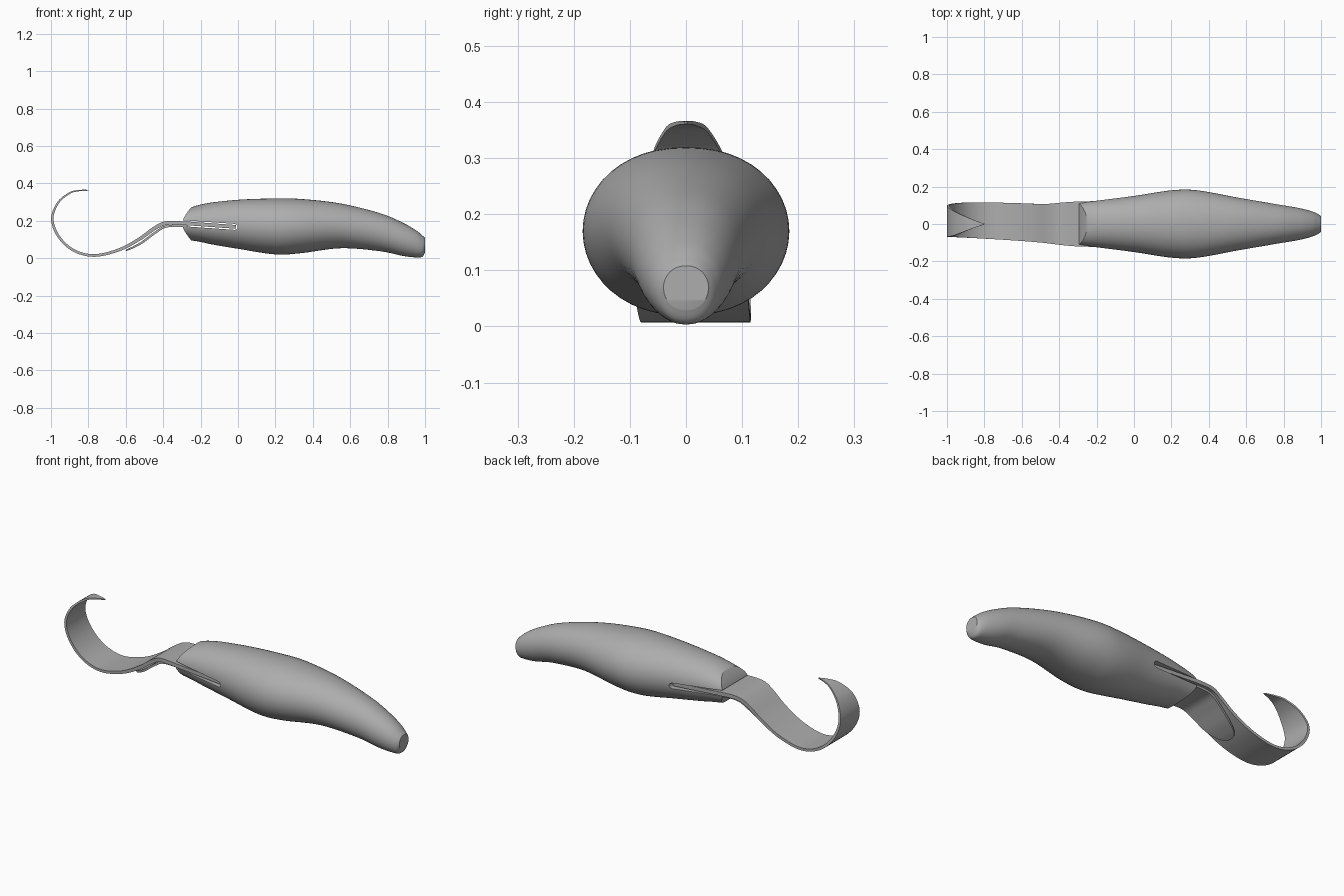
import bpy, bmesh, math
from mathutils import Vector

cube = bpy.data.objects.get("Cube")
if cube:
    bpy.data.objects.remove(cube)

grey = bpy.data.materials.new("plain grey")
grey.use_nodes = True
grey.diffuse_color = (0.42, 0.42, 0.42, 1)
grey.node_tree.nodes["Principled BSDF"].inputs["Base Color"].default_value = (0.42, 0.42, 0.42, 1)


def smooth_rows(rows, steps):
    """Interpolate rows of values with a Catmull-Rom spline."""
    pts = [rows[0]] + rows + [rows[-1]]
    out = []
    for a, b, c, d in zip(pts, pts[1:], pts[2:], pts[3:]):
        for k in range(steps):
            t = k / steps
            out.append([0.5 * (2 * q + (r - p) * t + (2 * p - 5 * q + 4 * r - s) * t * t
                               + (3 * q - p - 3 * r + s) * t ** 3)
                        for p, q, r, s in zip(a, b, c, d)])
    return out + [list(rows[-1])]


def loft(name, rings, angle):
    """Skin closed rings; caps are strips between mirrored ring points."""
    bm = bmesh.new()
    vs = [[bm.verts.new(p) for p in ring] for ring in rings]
    n = len(vs[0])
    for a, b in zip(vs, vs[1:]):
        for i in range(n):
            bm.faces.new((a[i], a[(i + 1) % n], b[(i + 1) % n], b[i]))
    for ring in (vs[0], vs[-1]):
        for i in range(n // 2):
            quad = [ring[i], ring[i + 1], ring[n - 1 - i], ring[-i % n]]
            quad = list(dict.fromkeys(quad))
            if len(quad) > 2:
                bm.faces.new(quad)
    bmesh.ops.recalc_face_normals(bm, faces=bm.faces)
    mesh = bpy.data.meshes.new(name)
    bm.to_mesh(mesh)
    bm.free()
    mesh.materials.append(grey)
    obj = bpy.data.objects.new(name, mesh)
    bpy.context.collection.objects.link(obj)
    select(obj)
    bpy.ops.object.shade_smooth_by_angle(angle=math.radians(angle))
    return obj


def select(obj):
    bpy.ops.object.select_all(action="DESELECT")
    obj.select_set(True)
    bpy.context.view_layer.objects.active = obj


# Handle: x, bottom, top, half width
handle_rows = [
    (-0.30, 0.095, 0.272, 0.112), (-0.20, 0.083, 0.290, 0.125),
    (0.0, 0.050, 0.312, 0.150), (0.20, 0.020, 0.319, 0.180),
    (0.34, 0.027, 0.316, 0.180), (0.55, 0.053, 0.292, 0.142),
    (0.76, 0.037, 0.240, 0.106), (0.88, 0.012, 0.190, 0.086),
    (0.95, 0.004, 0.150, 0.068), (0.985, 0.007, 0.122, 0.053),
    (1.0, 0.030, 0.108, 0.040)]
rings = []
for x, low, high, half in smooth_rows(handle_rows, 6):
    mid, rise = (low + high) / 2, (high - low) / 2
    slant = 0.05 * max(0, 1 - (x + 0.3) / 0.15)
    ring = []
    for i in range(48):
        a = math.tau * i / 48
        c, s = math.cos(a), math.sin(a)
        ring.append((x + slant * abs(c) ** 1.5,
                     half * math.copysign(abs(s) ** 0.92, s), mid + rise * c))
    rings.append(ring)
handle = loft("handle", rings, 35)

# Rounded slot through the handle that holds the blade
outline = [(-0.5, 0.016), (-0.02, 0.016)]
outline += [(-0.02 + 0.018 * math.sin(math.pi * i / 10), 0.016 * math.cos(math.pi * i / 10))
            for i in range(1, 10)]
outline += [(-0.02, -0.016), (-0.5, -0.016)]
sides = [[(x, y, 0.166 - 0.07 * x + z) for x, z in outline] for y in (-0.4, 0.4)]
bm = bmesh.new()
ends = [[bm.verts.new(p) for p in side] for side in sides]
bmesh.ops.contextual_create(bm, geom=ends[0])
bmesh.ops.contextual_create(bm, geom=ends[1])
for i in range(len(outline)):
    j = (i + 1) % len(outline)
    bm.faces.new((ends[0][i], ends[0][j], ends[1][j], ends[1][i]))
bmesh.ops.recalc_face_normals(bm, faces=bm.faces)
slot_mesh = bpy.data.meshes.new("slot_cutter")
bm.to_mesh(slot_mesh)
bm.free()
slot_mesh.materials.append(grey)
cutter = bpy.data.objects.new("slot_cutter", slot_mesh)
bpy.context.collection.objects.link(cutter)
cutter.hide_render = True
select(handle)
cut = handle.modifiers.new("slot", "BOOLEAN")
cut.object = cutter
cut.operation = "DIFFERENCE"
cut.solver = "EXACT"
bpy.ops.object.modifier_apply(modifier=cut.name)
bpy.data.objects.remove(cutter)
bpy.ops.object.shade_smooth_by_angle(angle=math.radians(35))


def strip(name, rows):
    """Bent strip from rows of x, z, right edge, left edge, thickness."""
    rows = smooth_rows(rows, 6)
    rings = []
    for i, (x, z, right, left, thick) in enumerate(rows):
        a, b = rows[max(i - 1, 0)], rows[min(i + 1, len(rows) - 1)]
        n = Vector((a[1] - b[1], 0, b[0] - a[0])).normalized() * thick / 2
        p = Vector((x, 0, z))
        r, l = Vector((0, right, 0)), Vector((0, left, 0))
        rings.append([p + r + n, p + l + n, p + l - n, p + r - n])
    return loft(name, rings, 40)


# Hooked blade with its tang, ending in a point
strip("hook_blade", [
    (-0.01, 0.167, -0.125, 0.125, 0.020), (-0.15, 0.177, -0.123, 0.123, 0.020),
    (-0.30, 0.187, -0.120, 0.120, 0.020), (-0.39, 0.186, -0.112, 0.114, 0.020),
    (-0.45, 0.157, -0.104, 0.108, 0.020), (-0.53, 0.100, -0.096, 0.108, 0.018),
    (-0.64, 0.043, -0.088, 0.112, 0.016), (-0.77, 0.014, -0.080, 0.115, 0.014),
    (-0.88, 0.042, -0.074, 0.115, 0.014), (-0.96, 0.117, -0.070, 0.110, 0.014),
    (-0.993, 0.210, -0.068, 0.098, 0.013), (-0.962, 0.296, -0.062, 0.070, 0.011),
    (-0.90, 0.348, -0.038, 0.040, 0.009), (-0.85, 0.361, -0.019, 0.019, 0.007),
    (-0.80, 0.363, -0.002, 0.002, 0.005)])

# Rounded support tongue under the blade
strip("support_tongue", [
    (-0.27, 0.172, -0.105, 0.105, 0.012), (-0.38, 0.170, -0.100, 0.100, 0.012),
    (-0.44, 0.138, -0.094, 0.094, 0.012), (-0.51, 0.086, -0.080, 0.080, 0.012),
    (-0.56, 0.058, -0.060, 0.060, 0.010), (-0.59, 0.045, -0.034, 0.034, 0.008),
    (-0.60, 0.041, -0.008, 0.008, 0.006)])
